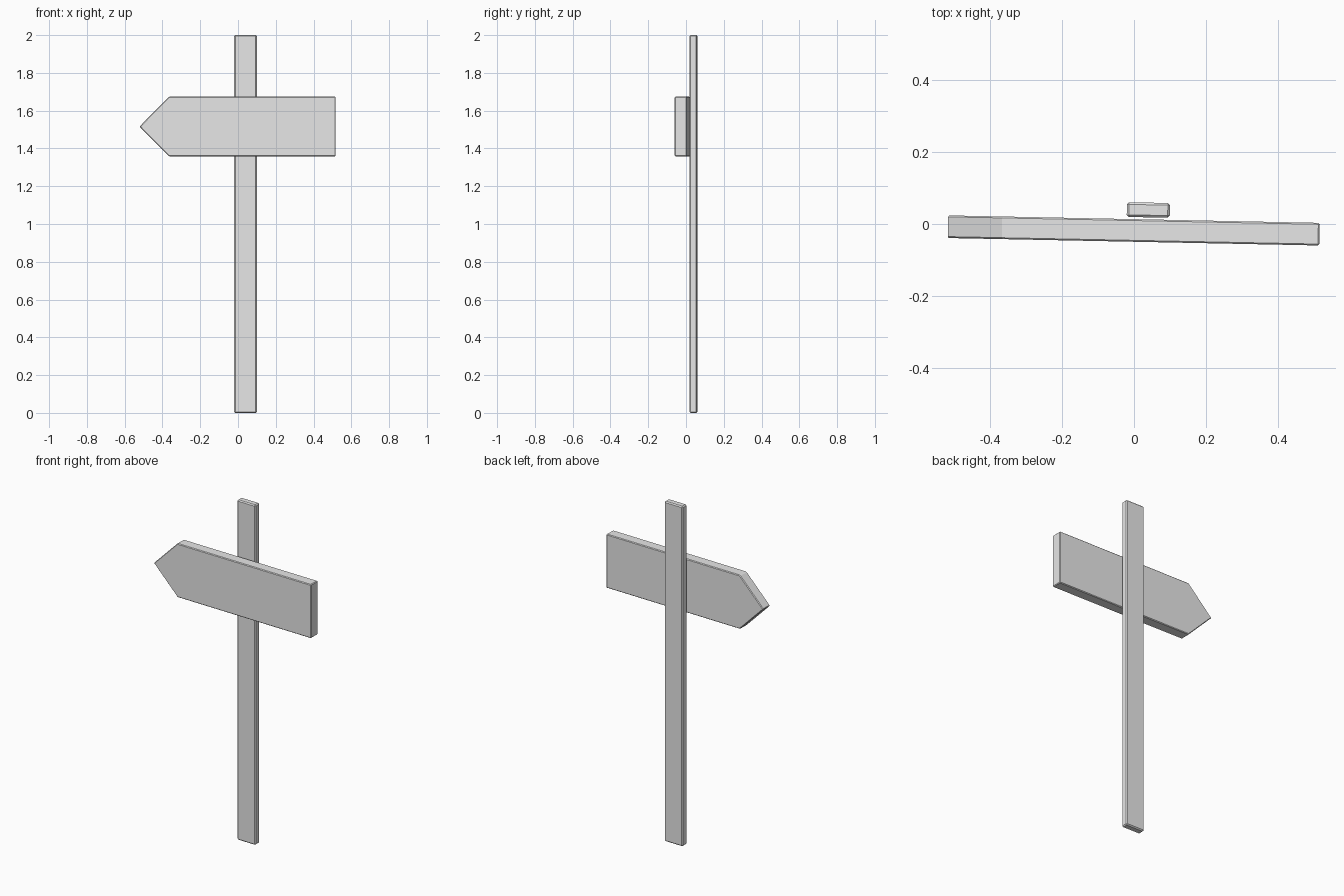
import bpy
import bmesh
import math
from mathutils import Matrix

cube = bpy.data.objects.get("Cube")
if cube:
    bpy.data.objects.remove(cube, do_unlink=True)

grey = bpy.data.materials.new("plain grey")
grey.use_nodes = True
colour = (0.8, 0.8, 0.8, 1)
grey.diffuse_color = colour
grey.node_tree.nodes["Principled BSDF"].inputs["Base Color"].default_value = colour

TURN = Matrix.Rotation(math.radians(-1.15), 4, "Z")


def board(name, outline, depth, centre, bevel):
    """Extrude an x-z outline through depth, chamfer it and turn it slightly."""
    bm = bmesh.new()
    face = bm.faces.new([bm.verts.new((x, -depth / 2, z)) for x, z in outline])
    back = bmesh.ops.extrude_face_region(bm, geom=[face])["geom"]
    moved = [v for v in back if isinstance(v, bmesh.types.BMVert)]
    bmesh.ops.translate(bm, verts=moved, vec=(0, depth, 0))
    bmesh.ops.recalc_face_normals(bm, faces=bm.faces[:])
    bmesh.ops.bevel(bm, geom=bm.edges[:], offset=bevel, segments=1,
                    affect="EDGES", clamp_overlap=True)
    bm.transform(Matrix.Translation(centre) @ TURN)
    mesh = bpy.data.meshes.new(name)
    bm.to_mesh(mesh)
    bm.free()
    mesh.materials.append(grey)
    obj = bpy.data.objects.new(name, mesh)
    bpy.context.collection.objects.link(obj)
    return obj


# Upright post
w = 0.06
board("post", [(-w, 0), (w, 0), (w, 2), (-w, 2)], 0.041, (0.04, 0.039, 0), 0.006)

# Arrow-shaped board pointing to the model's right
h = 0.158
arrow = [(-0.521, 0), (-0.365, -h), (0.517, -h), (0.517, h), (-0.365, h)]
board("arrow_board", arrow, 0.063, (0, -0.018, 1.516), 0.004)
